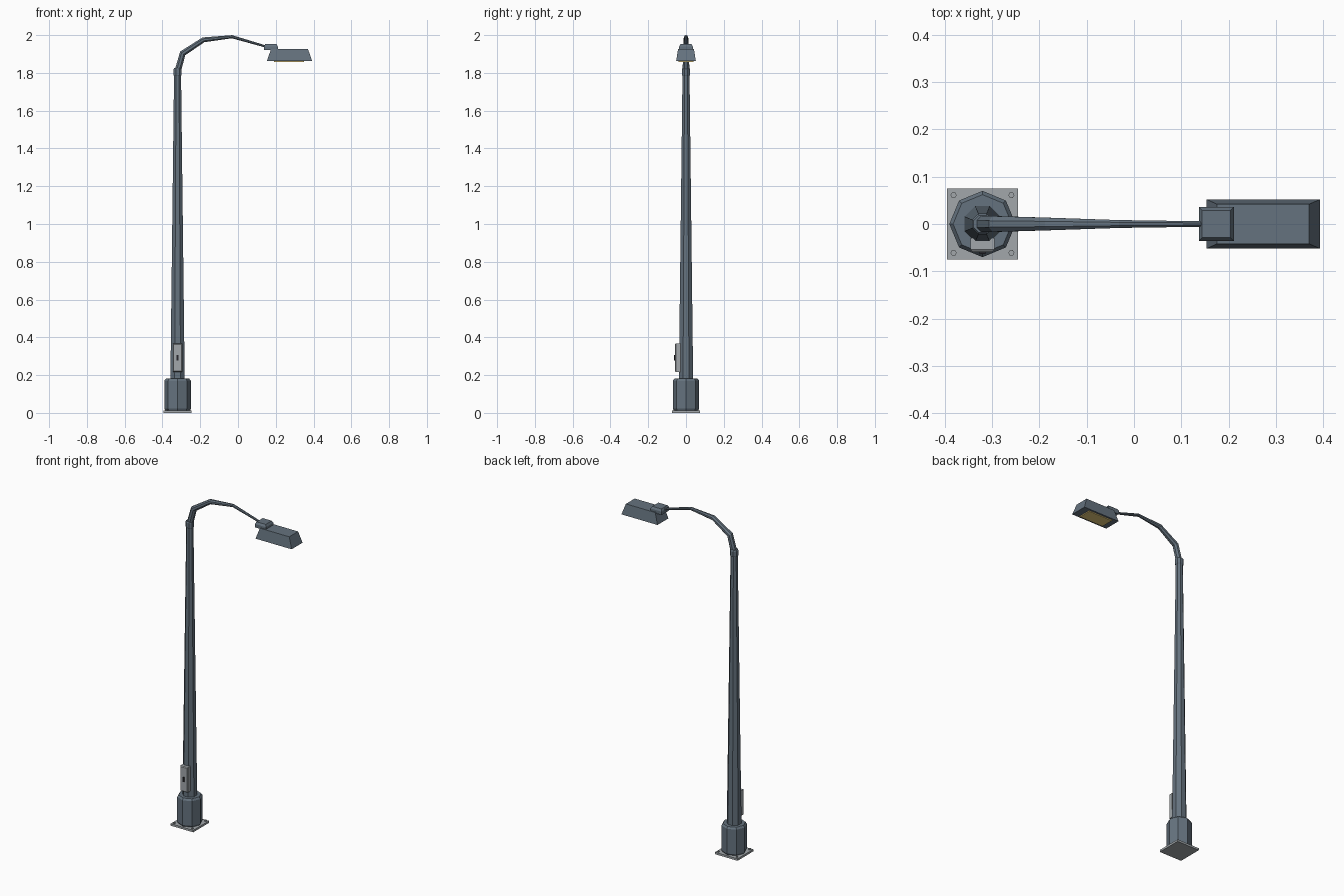
import bpy, bmesh
from math import pi, cos, sin
from mathutils import Vector

if "Cube" in bpy.data.objects:
    bpy.data.objects.remove(bpy.data.objects["Cube"])

PX = -0.32  # pole axis


def material(name, rgb):
    m = bpy.data.materials.new(name)
    m.diffuse_color = (*rgb, 1)
    m.use_nodes = True
    m.node_tree.nodes["Principled BSDF"].inputs["Base Color"].default_value = m.diffuse_color
    return m


SLATE = material("slate_paint", (0.13, 0.17, 0.21))
STEEL = material("pale_steel", (0.36, 0.39, 0.41))
DARK = material("dark_metal", (0.02, 0.02, 0.025))
GLOW = material("warm_lens", (0.8, 0.6, 0.2))


def loft(name, rings, mat):
    """Skin a stack of equal-sized vertex rings and cap both ends."""
    bm = bmesh.new()
    loops = [[bm.verts.new(p) for p in ring] for ring in rings]
    n = len(loops[0])
    for a, b in zip(loops, loops[1:]):
        for i in range(n):
            j = (i + 1) % n
            bm.faces.new((a[i], a[j], b[j], b[i]))
    bm.faces.new(loops[0])
    bm.faces.new(loops[-1])
    bmesh.ops.recalc_face_normals(bm, faces=bm.faces)
    me = bpy.data.meshes.new(name)
    bm.to_mesh(me)
    bm.free()
    me.materials.append(mat)
    ob = bpy.data.objects.new(name, me)
    bpy.context.collection.objects.link(ob)
    return ob


def turned(name, x, y, profile, mat, sides=8, turn=0.0):
    """Upright prism from (radius, z) pairs."""
    return loft(name, [[(x + r * cos(turn + 2 * pi * i / sides),
                         y + r * sin(turn + 2 * pi * i / sides), z)
                        for i in range(sides)] for r, z in profile], mat)


def stacked(name, levels, mat):
    """Box-like form from (x0, x1, half_width, z) rectangles."""
    return loft(name, [[(x0, -w, z), (x1, -w, z), (x1, w, z), (x0, w, z)]
                       for x0, x1, w, z in levels], mat)


# Base plate and corner bolts
stacked("base_plate", [(PX - .075, PX + .075, .075, 0),
                       (PX - .075, PX + .075, .075, .012)], STEEL)
for i, (sx, sy) in enumerate([(-1, -1), (1, -1), (1, 1), (-1, 1)]):
    turned(f"anchor_bolt_{i + 1}", PX + sx * .061, sy * .061,
           [(.0065, .01), (.0065, .019)], STEEL, 6)

# Octagonal pedestal, tapered pole and top collar
turned("pedestal", PX, 0, [(.064, .011), (.070, .022), (.070, .170), (.062, .181)], SLATE)
turned("pole", PX, 0, [(.041, .175), (.020, 1.80)], SLATE, 8, pi / 8)
turned("pole_collar", PX, 0, [(.021, 1.785), (.024, 1.79), (.024, 1.818), (.020, 1.825)],
       SLATE, 8, pi / 8)

# Curved arm, tapering towards the lamp
path = [(-.32, 1.805, .019), (-.293, 1.903, .018), (-.183, 1.975, .0145),
        (-.032, 1.9915, .009), (.16, 1.936, .006)]
pts = [Vector((x, 0, z)) for x, z, r in path]
rings = []
for i, p in enumerate(pts):
    t = Vector()
    if i > 0:
        t += (p - pts[i - 1]).normalized()
    if i < len(pts) - 1:
        t += (pts[i + 1] - p).normalized()
    if i == 0:
        t = Vector((0, 0, 1))
    t.normalize()
    side = Vector((0, 1, 0))
    up = side.cross(t)
    r = path[i][2]
    rings.append([p + r * (cos(a) * side + sin(a) * up)
                  for a in (pi / 8 + k * pi / 4 for k in range(8))])
loft("curved_arm", rings, SLATE)

# Lamp mount, housing and lens
stacked("lamp_mount", [(.137, .211, .036, 1.920), (.137, .211, .036, 1.940),
                       (.144, .204, .029, 1.952)], SLATE)
stacked("lamp_housing", [(.153, .393, .052, 1.862), (.175, .370, .042, 1.927)], SLATE)
stacked("lamp_lens", [(.190, .350, .040, 1.857), (.190, .350, .040, 1.864)], GLOW)


# Access door with chamfered front, and its lock
def panel(name, levels, zc, mat):
    loft(name, [[(PX - w, y, zc - h), (PX + w, y, zc - h),
                 (PX + w, y, zc + h), (PX - w, y, zc + h)] for w, h, y in levels], mat)


panel("access_door", [(.025, .075, -.030), (.025, .075, -.054), (.021, .071, -.059)], .292, STEEL)
panel("door_lock", [(.006, .014, -.057), (.006, .014, -.063)], .292, DARK)
